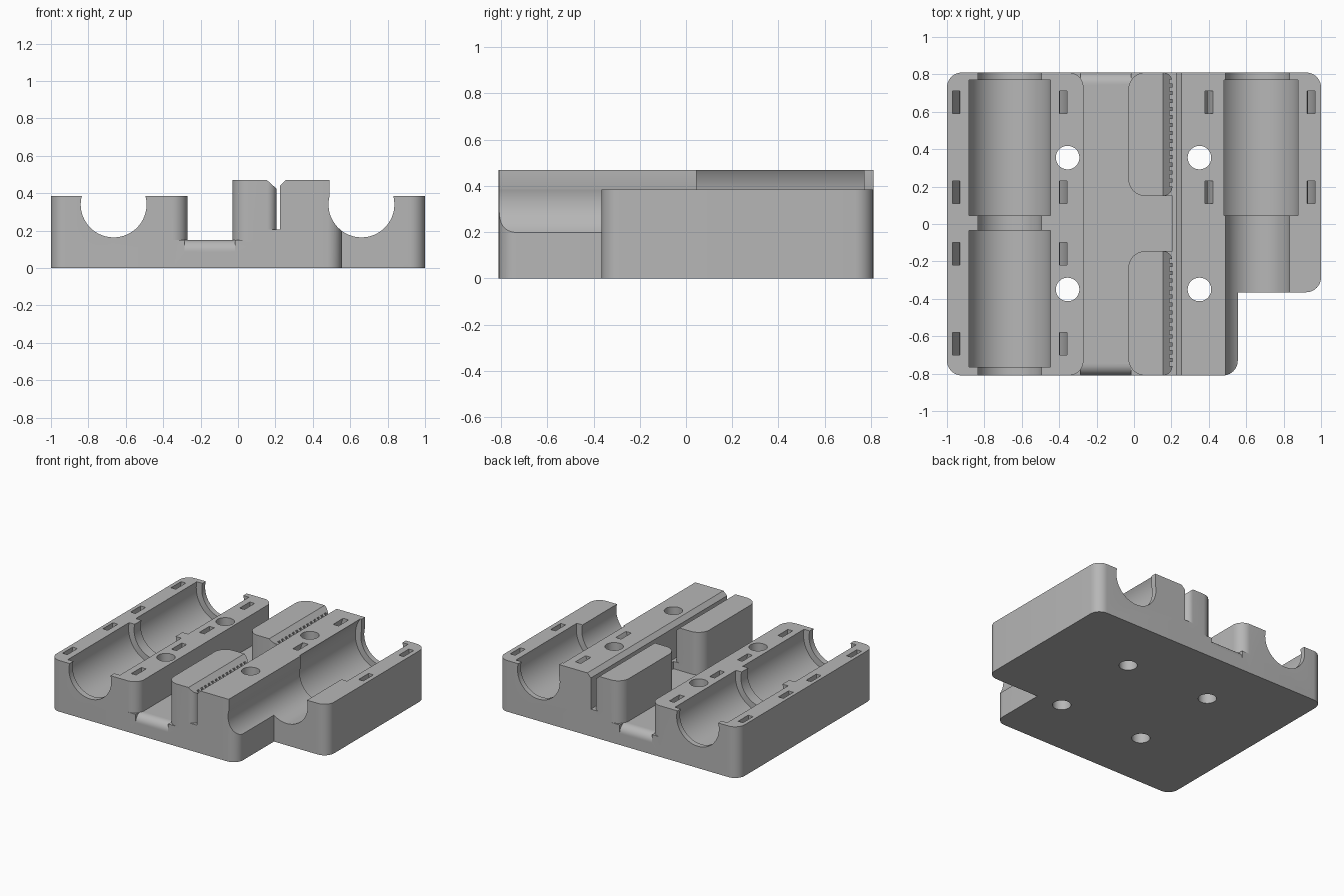
import bpy, bmesh, math

if "Cube" in bpy.data.objects:
    bpy.data.objects.remove(bpy.data.objects["Cube"])

GREY = bpy.data.materials.new("grey plastic")
GREY.diffuse_color = (0.47, 0.47, 0.47, 1)
GREY.use_nodes = True
GREY.node_tree.nodes["Principled BSDF"].inputs["Base Color"].default_value = GREY.diffuse_color
TOP, LOW, FLOOR, SHELF, END = 0.47, 0.385, 0.15, 0.205, 0.81
AXIS_Z = 0.34            # height of the rod axes
ROD_L, ROD_R = -0.665, 0.66


def prisms(name, items):
    """One object from closed prisms: (outline, axis, start, stop) each."""
    bm = bmesh.new()
    for pts, axis, a, b in items:
        place = {'x': lambda p, t: (t, p[0], p[1]),
                 'y': lambda p, t: (p[0], t, p[1]),
                 'z': lambda p, t: (p[0], p[1], t)}[axis]
        lo = [bm.verts.new(place(p, a)) for p in pts]
        hi = [bm.verts.new(place(p, b)) for p in pts]
        bm.faces.new(lo)
        bm.faces.new(hi[::-1])
        n = len(pts)
        for i in range(n):
            j = (i + 1) % n
            bm.faces.new((lo[j], lo[i], hi[i], hi[j]))
    bmesh.ops.recalc_face_normals(bm, faces=bm.faces)
    me = bpy.data.meshes.new(name)
    bm.to_mesh(me)
    bm.free()
    ob = bpy.data.objects.new(name, me)
    bpy.context.collection.objects.link(ob)
    return ob


def rect(x0, x1, y0, y1):
    return [(x0, y0), (x1, y0), (x1, y1), (x0, y1)]


def arc(cx, cy, r, a0, a1, n):
    return [(cx + r * math.cos(math.radians(a0 + (a1 - a0) * i / n)),
             cy + r * math.sin(math.radians(a0 + (a1 - a0) * i / n))) for i in range(n + 1)]


def circle(cx, cy, r, n=96):
    return arc(cx, cy, r, 0, 360, n)[:-1]


def rounded(x0, x1, y0, y1, rl, rr):
    """Rectangle with left corner radius rl and right corner radius rr."""
    return (arc(x0 + rl, y0 + rl, rl, 180, 270, 10) + arc(x1 - rr, y0 + rr, rr, 270, 360, 10)
            + arc(x1 - rr, y1 - rr, rr, 0, 90, 10) + arc(x0 + rl, y1 - rl, rl, 90, 180, 10))


def combine(body, tool, op):
    mod = body.modifiers.new(op, 'BOOLEAN')
    mod.operation, mod.solver, mod.object = op, 'EXACT', tool
    bpy.context.view_layer.objects.active = body
    bpy.ops.object.modifier_apply(modifier=mod.name)
    bpy.data.objects.remove(tool)


def add(name, *items):
    combine(body, prisms(name, items), 'UNION')


def cut(name, *items):
    combine(body, prisms(name, items), 'DIFFERENCE')


# Left bearing block, right block with the notched corner, floor between them
body = prisms("carriage_body", [(rounded(-1, -0.27, -END, END, 0.08, 0.08), 'z', 0, LOW)])
right = ([(0.225, -END)] + arc(0.475, -END + 0.08, 0.08, 270, 360, 10) + [(0.555, -0.365)]
         + arc(0.92, -0.285, 0.08, 270, 360, 10) + arc(0.92, END - 0.08, 0.08, 0, 90, 10)
         + [(0.225, END)])
add("right_block", (right, 'z', 0, TOP))
add("channel_floor", (rect(-0.4, 0.3, -END, END), 'z', 0, FLOOR))

# Belt clamp: shelf under the slot, then two rounded posts
add("slot_shelf", (rect(0.205, 0.25, -END, END), 'z', 0.1, SHELF))
spans = [(0.15, END), (-END, -0.145)]
add("post_feet", *[(rect(0.1, 0.207, a, b), 'z', 0.1, SHELF) for a, b in spans])
add("clamp_posts", *[(rounded(-0.03, 0.205, a, b, 0.09, 0.05), 'z', 0.12, TOP) for a, b in spans])

# Belt teeth grooves and the chamfered slot mouth
grooves = []
for a, b in spans:
    for i in range(14):
        y = a + 0.05 + i * 0.0425
        grooves.append((rect(0.19, 0.215, y, y + 0.021), 'z', SHELF + 0.001, TOP + 0.1))
cut("belt_teeth", *grooves)
cut("slot_mouth", ([(0.155, TOP), (0.205, 0.425), (0.21, 0.425), (0.21, 0.52), (0.155, 0.52)], 'y', -1, 1),
    ([(0.215, 0.44), (0.225, 0.44), (0.255, TOP), (0.255, 0.52), (0.215, 0.52)], 'y', -1, 1))

# Lower outer wall on the right
cut("right_step", (rect(0.49, 1.2, LOW, 0.6), 'y', -1, 1))

# Rod bores, bearing pockets and zip tie rings
cut("rod_bores", *[(circle(x, AXIS_Z, 0.176), 'y', -1, 1) for x in (ROD_L, ROD_R)])
pockets = [(ROD_L, 0.045, 0.77), (ROD_L, -0.765, -0.035), (ROD_R, 0.045, 0.77)]
cut("bearing_pockets", *[(circle(x, AXIS_Z, 0.222), 'y', a, b) for x, a, b in pockets])


def ring(x):
    return arc(x, AXIS_Z, 0.31, -215, 35, 60) + arc(x, AXIS_Z, 0.27, 35, -215, 60)


ties = [(ROD_L, y) for y in (0.65, 0.17, -0.16, -0.64)] + [(ROD_R, y) for y in (0.65, 0.17)]
cut("zip_tie_rings", *[(ring(x), 'y', y - 0.06, y + 0.06) for x, y in ties])

# Screw holes
cut("screw_holes", *[(circle(x, y, 0.063, 48), 'z', -0.1, 0.6)
                     for x in (-0.355, 0.35) for y in (-0.35, 0.355)])

# Rounded belt ramps at both ends of the channel
ramps = []
for s in (-1, 1):
    curve = [(s * (0.75 - x), z) for x, z in arc(0, 0.09, 0.06, 180, 90, 10)]
    ramps.append(([(s * 0.85, 0.1505), (s * 0.85, 0.085), (s * 0.81, 0.085)] + curve
                  + [(s * 0.75, 0.1505)], 'x', -0.285, -0.015))
# arc runs outward from the channel floor to the end face
ramps = [([(math.copysign(1.5 - abs(y), y) if abs(y) < 0.75 else y, z) for y, z in p], ax, a, b)
         for p, ax, a, b in ramps]
cut("belt_ramps", *ramps)

# Finish
body.data.materials.clear()
body.data.materials.append(GREY)
for p in body.data.polygons:
    p.material_index = 0
bpy.ops.object.select_all(action='DESELECT')
body.select_set(True)
bpy.context.view_layer.objects.active = body
bpy.ops.object.shade_smooth_by_angle(angle=math.radians(30))
